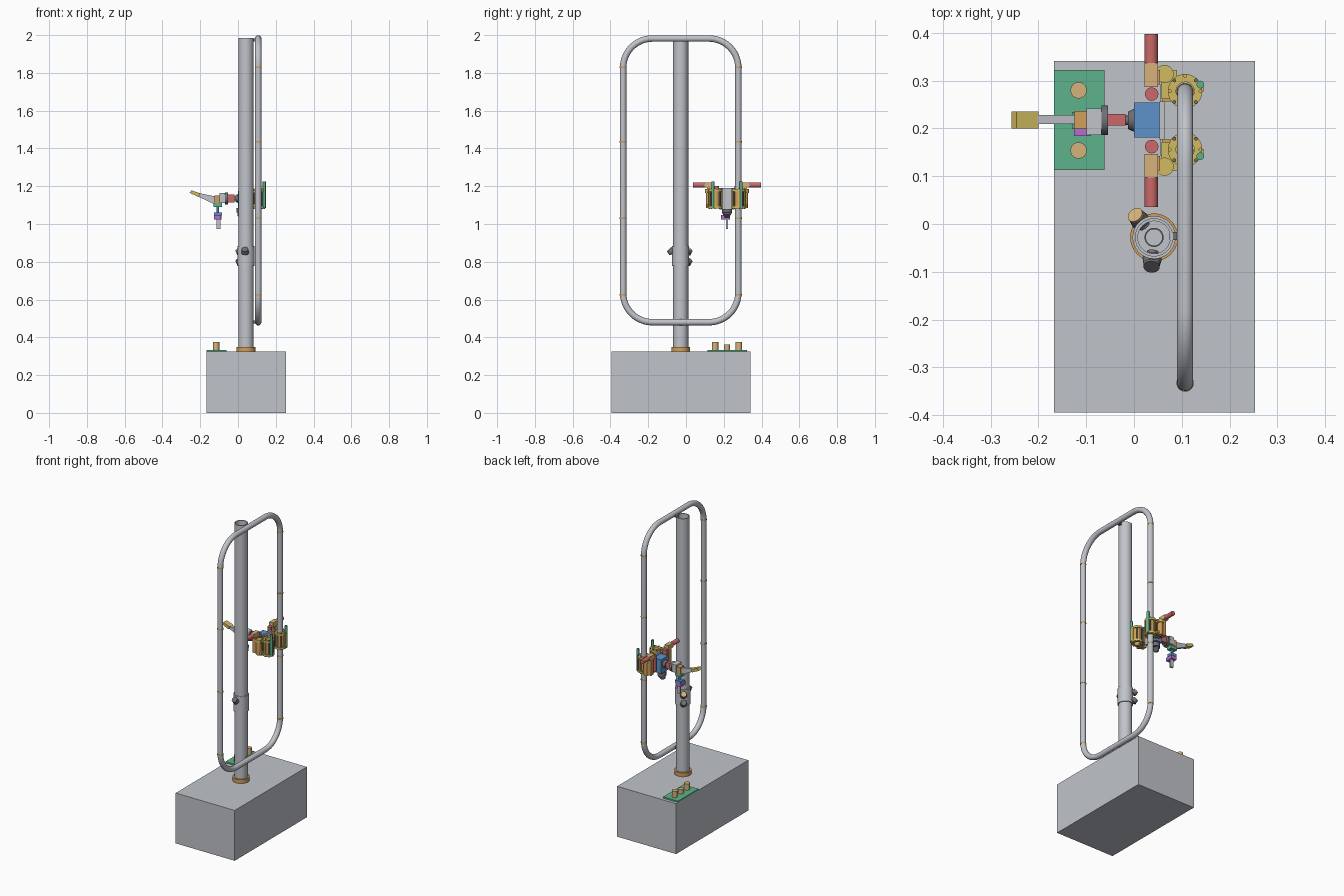
import bpy, bmesh, math
from mathutils import Vector

if "Cube" in bpy.data.objects:
    bpy.data.objects.remove(bpy.data.objects["Cube"], do_unlink=True)


def material(name, r, g, b):
    m = bpy.data.materials.new(name)
    m.use_nodes = True
    m.diffuse_color = (r, g, b, 1)
    m.node_tree.nodes["Principled BSDF"].inputs["Base Color"].default_value = (r, g, b, 1)
    return m


grey = material("light grey", 0.53, 0.55, 0.59)
dark = material("dark grey", 0.16, 0.16, 0.18)
orange = material("orange", 0.65, 0.34, 0.1)
gold = material("gold", 0.65, 0.5, 0.12)
tan = material("tan", 0.68, 0.45, 0.2)
green = material("green", 0.11, 0.45, 0.26)
red = material("red", 0.6, 0.14, 0.14)
blue = material("blue", 0.11, 0.29, 0.6)
purple = material("purple", 0.43, 0.16, 0.64)


def finish(name, bm, mat, smooth=False):
    bmesh.ops.recalc_face_normals(bm, faces=bm.faces)
    mesh = bpy.data.meshes.new(name)
    bm.to_mesh(mesh)
    bm.free()
    ob = bpy.data.objects.new(name, mesh)
    bpy.context.collection.objects.link(ob)
    mesh.materials.append(mat)
    if smooth:
        bpy.ops.object.select_all(action='DESELECT')
        ob.select_set(True)
        bpy.context.view_layer.objects.active = ob
        bpy.ops.object.shade_smooth_by_angle(angle=math.radians(35))
    return ob


def box(name, mat, x, y, z):
    """Box from (low, high) ranges."""
    bm = bmesh.new()
    bmesh.ops.create_cube(bm, size=1)
    for v in bm.verts:
        v.co = Vector([(r[0] + r[1]) / 2 + c * abs(r[1] - r[0]) for r, c in zip((x, y, z), v.co)])
    return finish(name, bm, mat)


def rod(name, mat, a, b, r, r2=None, sides=32):
    """Cylinder or cone between two points."""
    a, b = Vector(a), Vector(b)
    bm = bmesh.new()
    bmesh.ops.create_cone(bm, cap_ends=True, segments=sides, radius1=r,
                          radius2=r if r2 is None else r2, depth=(b - a).length)
    ob = finish(name, bm, mat, True)
    ob.location = (a + b) / 2
    ob.rotation_euler = (b - a).to_track_quat('Z', 'Y').to_euler()
    return ob


def pipe(name, mat, x, y, z0, z1, r, inner, sides=40):
    """Vertical hollow cylinder, spun from a rectangular section."""
    bm = bmesh.new()
    ring = [bm.verts.new((a, 0, b)) for a, b in ((inner, z0), (r, z0), (r, z1), (inner, z1))]
    edges = [bm.edges.new((ring[i], ring[(i + 1) % 4])) for i in range(4)]
    bmesh.ops.spin(bm, geom=ring + edges, cent=(0, 0, 0), axis=(0, 0, 1),
                   angle=math.tau, steps=sides, use_duplicate=False)
    bmesh.ops.remove_doubles(bm, verts=bm.verts, dist=0.0001)
    ob = finish(name, bm, mat, True)
    ob.location = (x, y, 0)
    return ob


def extruded(name, mat, outline, y0, y1):
    """Side outline in x and z, extruded along y."""
    bm = bmesh.new()
    face = bm.faces.new([bm.verts.new((x, y0, z)) for x, z in outline])
    out = bmesh.ops.extrude_face_region(bm, geom=[face])
    bmesh.ops.translate(bm, vec=(0, y1 - y0, 0),
                        verts=[v for v in out["geom"] if isinstance(v, bmesh.types.BMVert)])
    return finish(name, bm, mat)


# Base cabinet and control plate
TOP = 0.325
box("base", grey, (-0.168, 0.253), (-0.395, 0.341), (0, TOP))
box("control_plate", green, (-0.168, -0.062), (0.113, 0.322), (TOP, 0.334))
for y, h in ((0.154, 0.375), (0.217, 0.362), (0.28, 0.375)):
    rod("control_button", tan, (-0.116, y, 0.334), (-0.116, y, h), 0.017)

# Hollow mast with its foot and sleeve
PX, PY = 0.042, -0.028
pipe("mast", grey, PX, PY, TOP, 1.985, 0.04, 0.034)
pipe("mast_inner_ring", dark, PX, PY, TOP, 0.34, 0.02, 0.017)
pipe("mast_foot", orange, PX, PY, TOP, 0.35, 0.05, 0.039)
pipe("mast_sleeve", grey, PX, PY, 0.777, 0.883, 0.045, 0.039)

# Tilted knobs on the sleeve
for name, angle, z, cap in (("front_knob", -95, 0.852, dark),
                            ("rear_upper_knob", 130, 0.85, tan),
                            ("rear_lower_knob", 130, 0.795, dark)):
    c, s = math.cos(math.radians(angle)), math.sin(math.radians(angle))
    at = lambda d, up: (PX + c * d, PY + s * d, z + up)
    rod(name + "_stem", dark, at(0.03, -0.008), at(0.05, 0), 0.012)
    rod(name, dark, at(0.045, -0.004), at(0.058, 0.01), 0.02, 0.017)
    rod(name + "_cap", cap, at(0.058, 0.01), at(0.062, 0.014), 0.017)

# Closed rail loop with rounded corners
RX, Y0, Y1, Z0, Z1, BEND = 0.107, -0.333, 0.277, 0.48, 1.982, 0.155
path = []
for k, (cy, cz) in enumerate(((Y1 - BEND, Z1 - BEND), (Y0 + BEND, Z1 - BEND),
                              (Y0 + BEND, Z0 + BEND), (Y1 - BEND, Z0 + BEND))):
    for i in range(13):
        a = math.pi / 2 * (k + i / 12)
        path.append((cy + BEND * math.cos(a), cz + BEND * math.sin(a)))
bm = bmesh.new()
rings = []
for i, (y, z) in enumerate(path):
    (ya, za), (yb, zb) = path[i - 1], path[(i + 1) % len(path)]
    out = Vector((0, zb - za, ya - yb)).normalized()
    ring = []
    for j in range(20):
        t = math.tau * j / 20
        ring.append(bm.verts.new(Vector((RX, y, z)) + 0.017 * (out * math.cos(t) + Vector((math.sin(t), 0, 0)))))
    rings.append(ring)
for i, ring in enumerate(rings):
    last = rings[i - 1]
    for j in range(20):
        bm.faces.new((last[j - 1], last[j], ring[j], ring[j - 1]))
finish("rail_loop", bm, grey, True)
for y in (Y0, Y1):
    for z in (0.625, 1.03, 1.435, 1.83):
        pipe("rail_joint", orange, RX, y, z - 0.004, z + 0.004, 0.0182, 0.015, 20)
for z in (Z0, 1.975):
    box("rail_bracket", dark, (0.074, 0.098), (-0.034, -0.017), (z - 0.008, z + 0.008))

# Carriage body
CY = 0.217
box("carriage_plate", grey, (0.053, 0.064), (CY - 0.04, CY + 0.04), (1.077, 1.19))
box("carriage_cross_plate", grey, (0.055, 0.06), (CY - 0.075, CY + 0.075), (1.09, 1.17))
box("carriage_motor", blue, (0, 0.053), (CY - 0.036, CY + 0.037), (1.085, 1.175))
rod("lower_joint", dark, (0.02, CY, 1.085), (0.02, CY, 1.06), 0.027)
rod("lower_joint_cone", dark, (0.02, CY, 1.06), (0.01, CY, 1.035), 0.026, 0.012)

# Mirrored gripper halves
for s in (-1, 1):
    def span(a, b):
        return tuple(sorted((CY + s * a, CY + s * b)))

    def pt(x, d, z):
        return (x, CY + s * d, z)

    rod("handle", red, pt(0.036, 0.12, 1.207), pt(0.036, 0.181, 1.207), 0.014)
    box("handle_mount", tan, (0.022, 0.05), span(0.07, 0.12), (1.192, 1.22))
    box("mount_post", orange, (0.026, 0.054), span(0.075, 0.105), (1.09, 1.192))
    rod("gripper_motor", red, pt(0.037, 0.055, 1.1), pt(0.037, 0.055, 1.2), 0.014)
    rod("hinge_disc", gold, pt(0.064, 0.097, 1.165), pt(0.064, 0.097, 1.185), 0.019)
    rod("hinge_post", orange, pt(0.064, 0.097, 1.085), pt(0.064, 0.097, 1.165), 0.015)
    # Collar with end flanges and vertical ribs
    cy = CY + s * 0.061
    pipe("collar", orange, RX, cy, 1.09, 1.178, 0.03, 0.019)
    for z in (1.083, 1.172):
        pipe("collar_flange", gold, RX, cy, z, z + 0.012, 0.036, 0.019)
    for i in range(8):
        a = math.tau * i / 8
        x, y = RX + 0.032 * math.cos(a), cy + 0.032 * math.sin(a)
        rod("collar_bolt", dark if i % 2 else gold, (x, y, 1.08), (x, y, 1.188), 0.004, sides=12)
    for z in (1.09, 1.163):
        box("collar_link", gold, (0.058, 0.09), span(0.045, 0.105), (z, z + 0.015))
    box("collar_bridge", orange, (0.06, 0.085), span(0.04, 0.085), (1.095, 1.165))
    box("pin_lug", gold, (0.125, 0.145), span(0.06, 0.08), (1.09, 1.18))
    rod("latch_pin", green, pt(0.139, 0.075, 1.085), pt(0.139, 0.075, 1.225), 0.008, sides=20)

# Wrist reaching out from the carriage
AZ = 1.135
rod("wrist_socket", dark, (-0.013, CY, AZ), (0, CY, AZ), 0.018, 0.024)
rod("wrist_shaft", dark, (-0.02, CY, AZ), (-0.012, CY, AZ), 0.01)
box("wrist_motor", red, (-0.055, -0.018), (0.206, 0.23), (1.114, 1.156))
rod("wrist_disc", dark, (-0.068, CY, AZ), (-0.054, CY, AZ), 0.031)
box("wrist_block", grey, (-0.099, -0.068), (0.186, 0.242), (1.112, 1.163))
box("elbow_block", orange, (-0.125, -0.097), (0.199, 0.237), (1.11, 1.152))
box("elbow_side_motor", purple, (-0.126, -0.09), (0.184, 0.199), (1.024, 1.047))

# Tapered arm with its tip
extruded("arm", grey, ((-0.228, 1.168), (-0.115, 1.145), (-0.1, 1.115), (-0.115, 1.1), (-0.215, 1.147)),
         0.209, 0.228)
extruded("arm_tip", gold, ((-0.256, 1.165), (-0.246, 1.178), (-0.2, 1.162), (-0.208, 1.143)),
         0.2, 0.236)

# Tool hanging below the wrist
box("tool_mount", green, (-0.13, -0.085), (0.199, 0.235), (1.09, 1.112))
rod("tool_neck", blue, (-0.107, CY, 1.06), (-0.107, CY, 1.09), 0.006)
box("tool_motor", blue, (-0.127, -0.086), (0.199, 0.235), (1.045, 1.062))
box("tool_holder", purple, (-0.126, -0.088), (0.199, 0.233), (1.024, 1.045))
box("tool_blade", grey, (-0.113, -0.092), (0.211, 0.223), (0.973, 1.024))
